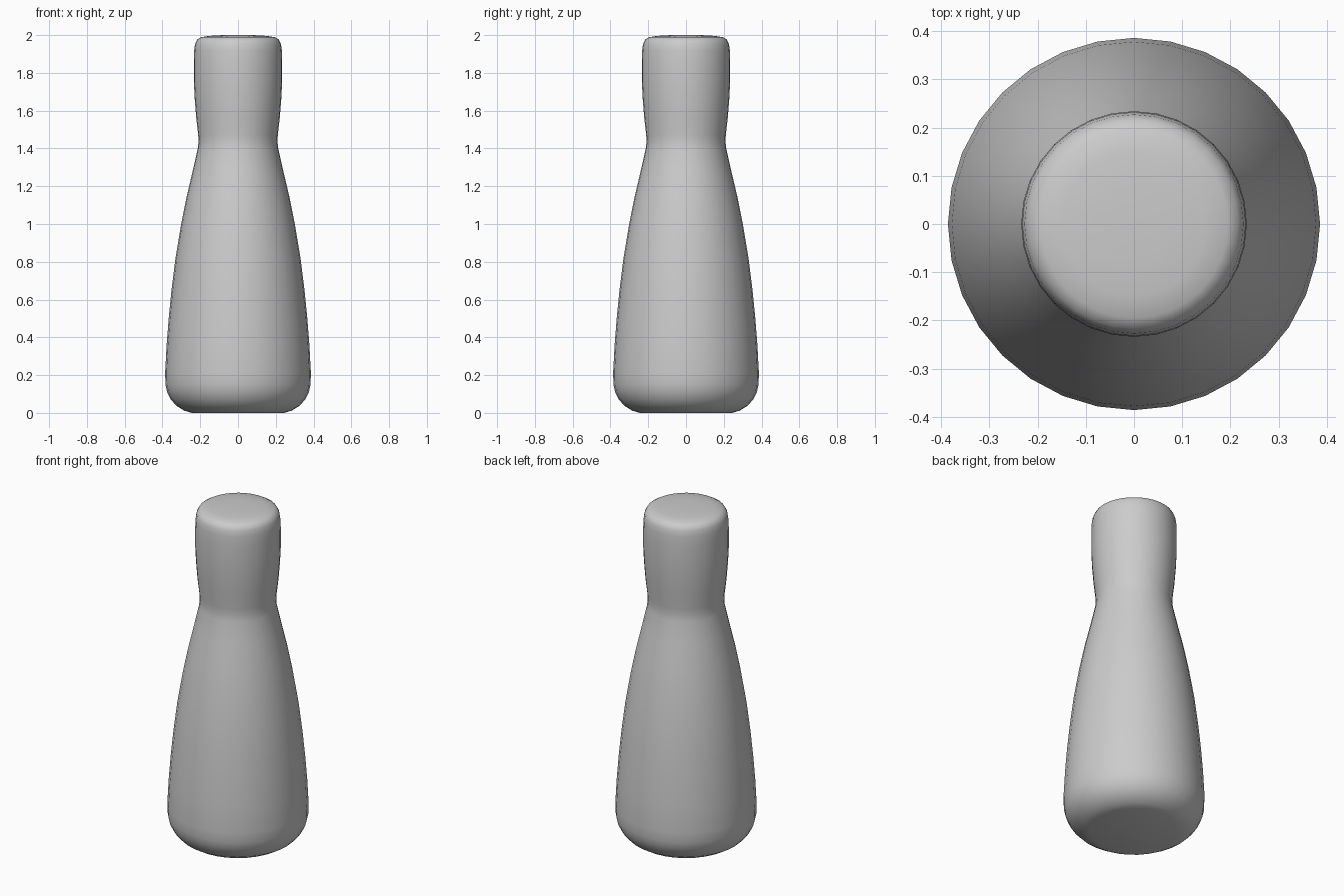
import bpy, bmesh, math

if "Cube" in bpy.data.objects:
    bpy.data.objects.remove(bpy.data.objects["Cube"])

SIDES = 32

# Half outline of the bottle as (radius, height), bottom to top
profile = [
    (0.245, 0.0), (0.285, 0.012), (0.325, 0.037), (0.355, 0.07), (0.375, 0.11),
    (0.384, 0.15), (0.386, 0.21), (0.378, 0.36), (0.367, 0.50), (0.352, 0.65),
    (0.331, 0.82), (0.301, 1.0), (0.273, 1.14), (0.240, 1.28), (0.213, 1.40),
    (0.209, 1.435), (0.211, 1.475), (0.221, 1.56), (0.229, 1.66), (0.234, 1.76),
    (0.234, 1.86), (0.232, 1.92), (0.227, 1.955), (0.216, 1.977),
    (0.195, 1.989), (0.15, 1.996), (0.08, 2.0),
]


def lathe(name, points, sides):
    """Closed surface of revolution around z, with capped ends."""
    bm = bmesh.new()
    rings = [[bm.verts.new((r * math.cos(2 * math.pi * i / sides),
                            r * math.sin(2 * math.pi * i / sides), z))
              for i in range(sides)] for r, z in points]
    for low, high in zip(rings, rings[1:]):
        for i in range(sides):
            j = (i + 1) % sides
            bm.faces.new((low[i], low[j], high[j], high[i]))
    bm.faces.new(rings[0][::-1])
    bm.faces.new(rings[-1])
    for f in bm.faces:
        f.smooth = True
    mesh = bpy.data.meshes.new(name)
    bm.to_mesh(mesh)
    bm.free()
    obj = bpy.data.objects.new(name, mesh)
    bpy.context.collection.objects.link(obj)
    return obj


# Bottle body with waisted neck and rounded cap
lathe("bottle", profile, SIDES)
